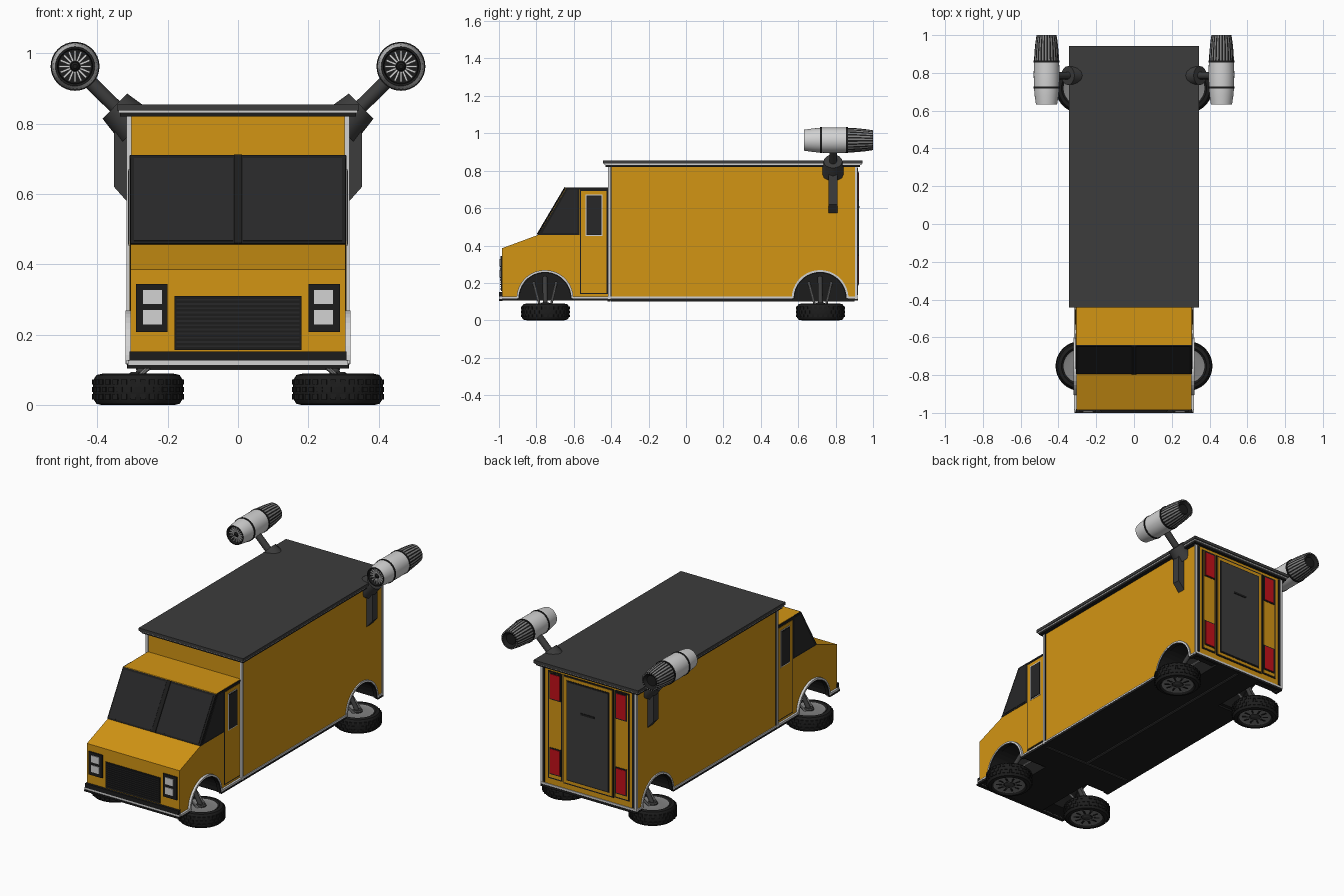
import bpy, bmesh, math
from mathutils import Matrix, Vector

if "Cube" in bpy.data.objects:
    bpy.data.objects.remove(bpy.data.objects["Cube"])

def material(name, r, g, b):
    m = bpy.data.materials.new(name)
    m.diffuse_color = (r, g, b, 1)
    m.use_nodes = True
    m.node_tree.nodes["Principled BSDF"].inputs["Base Color"].default_value = m.diffuse_color
    return m

ORANGE = material("orange_paint", 0.65, 0.30, 0.007)
ROOF = material("dark_grey", 0.045, 0.045, 0.045)
BLACK = material("black", 0.012, 0.012, 0.012)
GLASS = material("dark_glass", 0.02, 0.02, 0.021)
LIGHT = material("light_grey", 0.65, 0.65, 0.65)
HUB = material("mid_grey", 0.22, 0.22, 0.22)
RED = material("red_lamp", 0.55, 0.005, 0.01)

def finish(name, bm, mats, smooth=False):
    bmesh.ops.recalc_face_normals(bm, faces=bm.faces)
    me = bpy.data.meshes.new(name)
    bm.to_mesh(me)
    bm.free()
    for m in mats:
        me.materials.append(m)
    ob = bpy.data.objects.new(name, me)
    bpy.context.collection.objects.link(ob)
    if smooth:
        bpy.ops.object.select_all(action='DESELECT')
        ob.select_set(True)
        bpy.context.view_layer.objects.active = ob
        bpy.ops.object.shade_smooth_by_angle(angle=math.radians(35))
    return ob

def prism(name, pts, a, b, mat, axis='x', under=None):
    """Extrude a profile (y,z) along x, or (x,z) along y; 'under' recolours downward faces."""
    bm = bmesh.new()
    put = (lambda p, t: (t, p[0], p[1])) if axis == 'x' else (lambda p, t: (p[0], t, p[1]))
    A = [bm.verts.new(put(p, a)) for p in pts]
    B = [bm.verts.new(put(p, b)) for p in pts]
    bm.faces.new(A)
    bm.faces.new(B)
    n = len(pts)
    for i in range(n):
        bm.faces.new((A[i], A[(i + 1) % n], B[(i + 1) % n], B[i]))
    bmesh.ops.recalc_face_normals(bm, faces=bm.faces)
    if under:
        for f in bm.faces:
            if abs(f.normal.x) < 0.5 and (f.normal.z < -0.05 or f.calc_center_median().z < 0.2 and abs(f.normal.z) > 0.05):
                f.material_index = 1
    return finish(name, bm, [mat] + ([under] if under else []))

def box(name, x0, x1, y0, y1, z0, z1, mat):
    return prism(name, [(y0, z0), (y1, z0), (y1, z1), (y0, z1)], x0, x1, mat)

def lathe(name, prof, segs, mats, matrix, pick=lambda i, j: 0):
    """Revolve (radius, height) points about local z."""
    bm = bmesh.new()
    rings = [[bm.verts.new((r * math.cos(2 * math.pi * j / segs), r * math.sin(2 * math.pi * j / segs), h))
              for j in range(segs)] for r, h in prof]
    for i in range(len(rings) - 1):
        for j in range(segs):
            k = (j + 1) % segs
            f = bm.faces.new((rings[i][j], rings[i][k], rings[i + 1][k], rings[i + 1][j]))
            f.material_index = pick(i, j)
    for ring, i in ((rings[0], 0), (rings[-1], len(rings) - 2)):
        bm.faces.new(ring).material_index = pick(i, 0)
    bm.transform(matrix)
    return finish(name, bm, mats, True)

def rod(name, p, q, r0, r1, mat, segs=12):
    p, q = Vector(p), Vector(q)
    d = q - p
    m = Matrix.Translation(p) @ d.to_track_quat('Z', 'Y').to_matrix().to_4x4()
    return lathe(name, [(r0, 0), (r1, d.length)], segs, [mat], m)

def arc(cy, r, n=18, cz=0.117):
    return [(cy + r * math.cos(math.pi * i / n), cz + r * math.sin(math.pi * i / n)) for i in range(n + 1)]

FY, RY = -0.754, 0.717          # wheel arch centres

# Cab and cargo box, with arches cut into their profiles
cab = [(-0.41, 0.115)] + arc(FY, 0.142) + [(-0.985, 0.115), (-0.985, 0.385), (-0.79, 0.457), (-0.64, 0.711), (-0.41, 0.711)]
prism("cab", cab, -0.305, 0.305, ORANGE, under=BLACK)
cargo = [(0.914, 0.115)] + arc(RY, 0.142) + [(-0.41, 0.115), (-0.41, 0.83), (0.914, 0.83)]
prism("cargo_box", cargo, -0.312, 0.312, ORANGE, under=BLACK)
for cy, n in ((FY, "front"), (RY, "rear")):
    box(n + "_well_core", -0.15, 0.15, cy - 0.15, cy + 0.15, 0.11, 0.262, BLACK)
box("underbody", -0.15, 0.15, -0.98, 0.91, 0.105, 0.116, BLACK)
box("underbody_middle", -0.3, 0.3, FY + 0.16, RY - 0.16, 0.105, 0.116, BLACK)
box("underbody_crossbar", -0.29, 0.29, -0.42, -0.405, 0.1, 0.106, ROOF)
box("underbody_spine", -0.008, 0.008, -0.4, 0.9, 0.1, 0.106, ROOF)

# Roof layers
box("roof_lower_lip", -0.335, 0.335, -0.43, 0.93, 0.821, 0.831, BLACK)
box("roof_light_strip", -0.34, 0.34, -0.437, 0.937, 0.831, 0.838, LIGHT)
box("roof_slab", -0.344, 0.344, -0.443, 0.943, 0.838, 0.855, ROOF)
box("cab_roof_edge", -0.308, 0.308, -0.64, -0.41, 0.7, 0.709, BLACK)

# Windshield: strips laid on the sloping face
W0, W1 = Vector((-0.79, 0.457)), Vector((-0.64, 0.711))
def slope(name, t0, t1, x0, x1, d, mat):
    n = Vector((-0.861, 0.508)) * d
    a, b = W0.lerp(W1, t0), W0.lerp(W1, t1)
    prism(name, [tuple(a), tuple(b), tuple(b + n), tuple(a + n)], x0, x1, mat)
slope("windshield_frame", 0, 0.99, -0.306, 0.306, 0.004, BLACK)
slope("windshield_pillar", 0, 0.99, -0.012, 0.012, 0.009, BLACK)
for s in (-1, 1):
    slope("windshield_glass", 0.03, 0.95, s * 0.014, s * 0.295, 0.007, GLASS)

# Grille, headlights and front bumper
box("grille", -0.18, 0.18, -0.99, -0.98, 0.157, 0.31, BLACK)
for i in range(12):
    z = 0.165 + i * 0.012
    box("grille_slat", -0.175, 0.175, -0.994, -0.988, z, z + 0.005, GLASS)
box("front_bumper", -0.308, 0.308, -1.0, -0.98, 0.127, 0.152, BLACK)
box("front_bumper_strip", -0.312, 0.312, -0.996, -0.98, 0.114, 0.127, LIGHT)
box("front_bumper_lip", -0.314, 0.314, -1.0, -0.98, 0.104, 0.114, BLACK)

for s in (-1, 1):
    def side(name, y0, y1, z0, z1, x0, x1, mat):
        box(name, s * x0, s * x1, y0, y1, z0, z1, mat)
    # Headlights
    side("headlight_frame", -0.993, -0.98, 0.208, 0.344, 0.2, 0.29, BLACK)
    for z in (0.229, 0.287):
        side("headlight", -0.997, -0.99, z, z + 0.041, 0.216, 0.27, LIGHT)
    # Cab side window and door
    prism("side_window_frame", [(-0.79, 0.457), (-0.638, 0.711), (-0.57, 0.711), (-0.57, 0.457)], s * 0.302, s * 0.307, BLACK)
    prism("side_window_glass", [(-0.768, 0.467), (-0.632, 0.7), (-0.58, 0.7), (-0.58, 0.467)], s * 0.302, s * 0.309, GLASS)
    side("door_outline", -0.568, -0.418, 0.14, 0.7, 0.302, 0.307, BLACK)
    side("door_panel", -0.562, -0.424, 0.147, 0.692, 0.302, 0.309, ORANGE)
    side("door_window_frame", -0.536, -0.447, 0.452, 0.672, 0.302, 0.311, LIGHT)
    side("door_window_border", -0.531, -0.452, 0.457, 0.667, 0.302, 0.312, BLACK)
    side("door_window_glass", -0.526, -0.457, 0.462, 0.662, 0.302, 0.313, GLASS)
    # Corner posts
    side("front_corner_trim", -0.416, -0.403, 0.115, 0.822, 0.303, 0.317, LIGHT)
    side("front_corner_seam", -0.403, -0.398, 0.115, 0.822, 0.303, 0.315, BLACK)
    side("rear_corner_trim", 0.904, 0.917, 0.115, 0.822, 0.303, 0.317, LIGHT)
    # Sill strips between the arches
    for y0, y1 in ((-0.985, FY - 0.148), (FY + 0.148, RY - 0.148), (RY + 0.148, 0.916)):
        side("sill_light", y0, y1, 0.118, 0.128, 0.3, 0.317, LIGHT)
        side("sill_dark", y0, y1, 0.105, 0.118, 0.3, 0.316, BLACK)
    # Arch trims, wheels and struts
    for cy, n in ((FY, "front"), (RY, "rear")):
        for r0, r1, m, x in ((0.142, 0.152, LIGHT, 0.319), (0.136, 0.143, BLACK, 0.317)):
            prism(n + "_arch_trim", arc(cy, r1) + arc(cy, r0)[::-1], s * 0.295, s * x, m)
        c = Vector((s * 0.284, cy + 0.002, 0))
        T = Matrix.Translation(c)
        lathe(n + "_tyre", [(0.088, 0.012), (0.1, 0.0), (0.118, 0.004), (0.127, 0.018), (0.128, 0.045), (0.127, 0.072),
                            (0.118, 0.086), (0.1, 0.09), (0.088, 0.078)], 36, [BLACK], T)
        lathe(n + "_rim", [(0.03, 0.014), (0.035, 0.01), (0.08, 0.011), (0.089, 0.009), (0.089, 0.083), (0.08, 0.08),
                           (0.04, 0.083)], 36, [HUB], T)
        lathe(n + "_hub_cap", [(0.022, 0.004), (0.028, 0.008), (0.028, 0.088), (0.02, 0.094)], 16, [ROOF], T)
        bm = bmesh.new()
        for k in range(30):       # tread blocks
            for z, off in ((0.024, 0), (0.045, 0.5), (0.066, 0)):
                m = T @ Matrix.Rotation((k + off) * math.tau / 30, 4, 'Z') @ Matrix.Translation((0.1265, 0, z))
                bmesh.ops.create_cube(bm, size=1, matrix=m @ Matrix.Diagonal((0.009, 0.016, 0.015, 1)))
        finish(n + "_tread", bm, [BLACK])
        bm = bmesh.new()
        for k in range(10):       # dark slots on the rim underside
            m = T @ Matrix.Rotation(k * math.tau / 10, 4, 'Z') @ Matrix.Translation((0.057, 0, 0.012))
            bmesh.ops.create_cube(bm, size=1, matrix=m @ Matrix.Diagonal((0.032, 0.011, 0.006, 1)))
        finish(n + "_rim_slots", bm, [BLACK])
        rod(n + "_piston", c + Vector((0, 0, 0.08)), (s * 0.2, cy, 0.23), 0.013, 0.013, ROOF)
        for d in (-1, 1):
            rod(n + "_strut", c + Vector((0, d * 0.03, 0.08)), (s * 0.15, cy + d * 0.06, 0.2), 0.007, 0.007, HUB, 8)
    # Thruster mount: side bracket, collar and arm
    prism("mount_bracket", [(s * 0.305, 0.82), (s * 0.345, 0.82), (s * 0.352, 0.77), (s * 0.352, 0.62), (s * 0.312, 0.575)],
          0.762, 0.81, ROOF, axis='y')
    rod("mount_collar", (s * 0.288, 0.786, 0.79), (s * 0.35, 0.786, 0.85), 0.062, 0.05, ROOF, 16)
    rod("mount_arm", (s * 0.33, 0.786, 0.83), (s * 0.435, 0.786, 0.933), 0.02, 0.02, ROOF)
    # Thruster
    J = Matrix.Translation((s * 0.463, 0, 0.963)) @ Matrix.Rotation(-math.pi / 2, 4, 'X')
    lathe("thruster_shell", [(0.048, 0.65), (0.05, 0.632), (0.056, 0.632), (0.063, 0.68), (0.067, 0.725), (0.068, 0.79),
                             (0.067, 0.862)], 32, [LIGHT, BLACK], J, lambda i, j: 1 if i < 2 else 0)
    for y in (0.722, 0.86):
        lathe("thruster_band", [(0.066, y - 0.005), (0.0695, y - 0.005), (0.0695, y + 0.005), (0.066, y + 0.005)], 32, [BLACK], J)
    lathe("thruster_exhaust", [(0.066, 0.865), (0.064, 0.91), (0.059, 0.96), (0.053, 1.0), (0.045, 1.0), (0.03, 0.985)],
          48, [BLACK, HUB], J, lambda i, j: 1 if j % 2 and i < 4 else 0)
    bm = bmesh.new()
    for k in range(16):           # intake fan
        m = J @ Matrix.Rotation(k * math.tau / 16, 4, 'Z') @ Matrix.Translation((0.03, 0, 0.647))
        bmesh.ops.create_cube(bm, size=1, matrix=m @ Matrix.Diagonal((0.03, 0.006, 0.008, 1)))
    finish("thruster_fan", bm, [LIGHT])
    lathe("thruster_fan_hub", [(0.006, 0.636), (0.012, 0.642), (0.014, 0.655)], 16, [BLACK], J)
    # Rear lamp columns
    def rear(name, x0, x1, z0, z1, y, mat):
        box(name, s * x0, s * x1, 0.905, y, z0, z1, mat)
    rear("rear_edge_frame", 0.288, 0.303, 0.135, 0.815, 0.919, BLACK)
    rear("lamp_column_outline", 0.172, 0.268, 0.165, 0.805, 0.917, BLACK)
    rear("lamp_column_panel", 0.18, 0.26, 0.173, 0.797, 0.919, ORANGE)
    for z in (0.2, 0.645):
        rear("rear_lamp_frame", 0.179, 0.255, z - 0.007, z + 0.152, 0.921, BLACK)
        rear("rear_lamp", 0.186, 0.248, z, z + 0.145, 0.924, RED)

# Rear door and bumper
for n, x, z0, z1, y, m in (("rear_door_outline", 0.165, 0.16, 0.805, 0.918, BLACK),
                           ("rear_door_surround", 0.158, 0.168, 0.797, 0.92, ORANGE),
                           ("rear_door_seam", 0.142, 0.185, 0.78, 0.922, BLACK),
                           ("rear_door", 0.135, 0.192, 0.773, 0.925, ROOF),
                           ("rear_door_handle", 0.045, 0.6, 0.612, 0.928, BLACK),
                           ("rear_sill_light", 0.312, 0.118, 0.13, 0.918, LIGHT),
                           ("rear_sill_dark", 0.314, 0.105, 0.118, 0.92, BLACK)):
    box(n, -x, x, 0.905, y, z0, z1, m)
